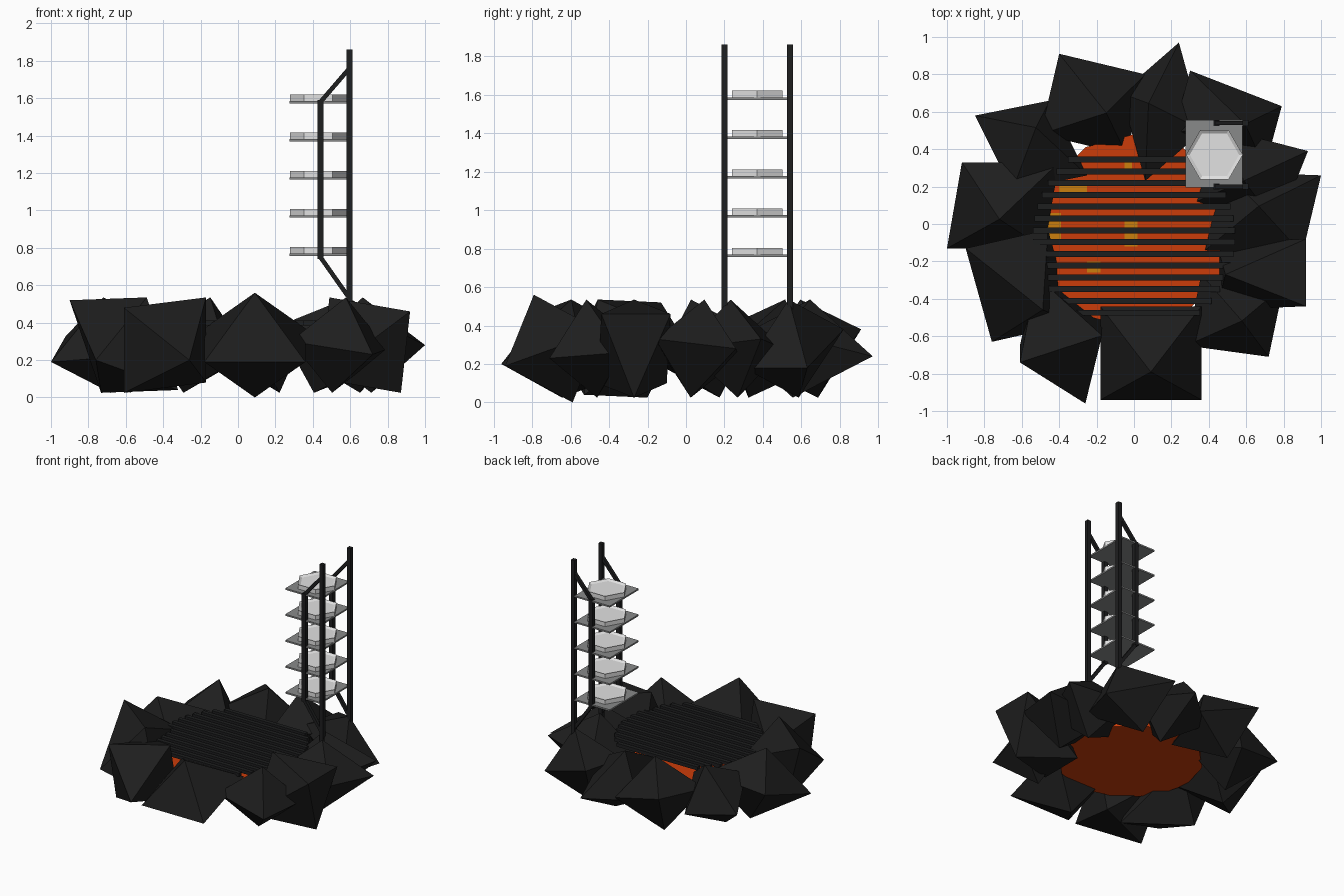
import bpy, bmesh, math
from mathutils import Vector, Matrix

if "Cube" in bpy.data.objects:
    bpy.data.objects.remove(bpy.data.objects["Cube"])


def material(name, r, g, b):
    m = bpy.data.materials.new(name)
    m.diffuse_color = (r, g, b, 1)
    m.use_nodes = True
    m.node_tree.nodes["Principled BSDF"].inputs["Base Color"].default_value = m.diffuse_color
    return m


ROCK = material("dark rock", .0125, .0125, .0125)
IRON = material("black iron", .0125, .013, .0135)
EMBER = material("ember orange", .60, .046, .003)
GLOW = material("glowing amber", .60, .21, .004)
GREY = material("shelf grey", .25, .255, .255)
PALE = material("pale plate", .76, .76, .76)


def finish(name, bm, mat):
    bmesh.ops.recalc_face_normals(bm, faces=bm.faces)
    me = bpy.data.meshes.new(name)
    bm.to_mesh(me)
    bm.free()
    me.materials.append(mat)
    ob = bpy.data.objects.new(name, me)
    bpy.context.collection.objects.link(ob)
    return ob


def add_box(bm, lo, hi):
    lo, hi = Vector(lo), Vector(hi)
    size = hi - lo
    bmesh.ops.create_cube(bm, size=1, matrix=Matrix.Translation((lo + hi) / 2)
                          @ Matrix.Diagonal((*size, 1)))


def add_beam(bm, p, q, w):
    p, q = Vector(p), Vector(q)
    d = q - p
    rot = d.to_track_quat('Z', 'X').to_matrix().to_4x4()
    bmesh.ops.create_cube(bm, size=1, matrix=Matrix.Translation((p + q) / 2)
                          @ rot @ Matrix.Diagonal((w, w, d.length, 1)))


# Ring of boulders: each is a leaning octahedron (centre xy, two half diagonals)
ROCKS = [
    ((.09, -.69), (.27, -.25, -.09), (-.27, -.25, -.09)),
    ((-.39, -.62), (.13, -.34, -.08), (-.22, -.12, .20)),
    ((-.61, -.33), (-.15, -.30, -.08), (-.29, .20, .24)),
    ((-.70, .10), (-.30, -.23, -.09), (-.22, .23, .05)),
    ((-.55, .42), (-.30, .16, -.03), (.10, .24, -.10)),
    ((-.22, .64), (-.18, .27, .10), (.28, .16, -.05)),
    ((.15, .60), (.09, .37, -.04), (.22, -.10, .08)),
    ((.50, .56), (-.20, .26, .10), (.29, .07, -.10)),
    ((.62, .25), (.31, .14, .05), (-.15, .26, .0)),
    ((.69, .06), (.31, .20, .0), (.21, -.22, .05)),
    ((.68, -.27), (.24, -.17, .18), (.24, .19, .18)),
    ((.54, -.49), (.18, -.22, -.05), (-.26, -.16, .02)),
]
for i, ((x, y), a, b) in enumerate(ROCKS):
    a, b, mid = Vector(a), Vector(b), Vector((x, y, .28))
    c = a.cross(b)
    c *= (.28 if i == 0 else .255) / c.z     # apex leans with the tilt of the rock
    bm = bmesh.new()
    for v in (a, b, c):
        bm.verts.new(mid + v)
        bm.verts.new(mid - v)
    bmesh.ops.convex_hull(bm, input=bm.verts)
    finish(f"boulder_{i + 1}", bm, ROCK)

# Ember bed with glowing patches
bm = bmesh.new()
bmesh.ops.create_cone(bm, cap_ends=True, segments=12, radius1=.52, radius2=.52,
                      depth=.05, matrix=Matrix.Translation((0, -.04, .235)))
finish("ember_bed", bm, EMBER)
bm = bmesh.new()
for x0, x1, y0, y1 in ((-.40, -.25, .14, .21), (-.05, .02, -.12, .03),
                       (-.25, -.18, -.26, -.20), (-.48, -.39, -.09, .06),
                       (-.05, -.01, .28, .34)):
    add_box(bm, (x0, y0, .258), (x1, y1, .266))
finish("glowing_patches", bm, GLOW)

# Round grate of parallel bars
bm = bmesh.new()
for i in range(14):
    off = (i - 6.5) * .063
    h = math.sqrt(.54 ** 2 - off ** 2)
    y = off - .065
    add_box(bm, (-h, y - .016, .385), (h, y + .016, .412))
finish("grate_bars", bm, IRON)

# Rack frame: tall poles, inner posts and slanted struts on both sides
for side, y in (("front", .20), ("back", .54)):
    bm = bmesh.new()
    add_box(bm, (.58, y - .016, .45), (.612, y + .016, 1.86))
    add_box(bm, (.425, y - .016, .74), (.457, y + .016, 1.59))
    add_beam(bm, (.441, y, 1.58), (.596, y, 1.76), .024)
    add_beam(bm, (.441, y, .75), (.596, y, .53), .024)
    finish(f"{side}_rack_frame", bm, IRON)

# Five shelves, each carrying a six-sided dish
for i in range(5):
    z = .757 + i * .204
    bm = bmesh.new()
    add_box(bm, (.275, .195, z), (.58, .555, z + .012))
    finish(f"shelf_{i + 1}", bm, GREY)
    bm = bmesh.new()
    bmesh.ops.create_cone(bm, cap_ends=True, segments=6, radius1=.152, radius2=.152,
                          depth=.036, matrix=Matrix.Translation((.43, .37, z + .029))
                          @ Matrix.Rotation(math.pi / 2, 4, 'Z'))
    # turn so that a corner points along x
    if max(v.co.x for v in bm.verts) < .575:
        bmesh.ops.rotate(bm, verts=bm.verts, cent=(.43, .37, 0),
                         matrix=Matrix.Rotation(math.pi / 6, 3, 'Z'))
    bm.normal_update()
    top = [f for f in bm.faces if f.normal.z > .9]
    bmesh.ops.inset_region(bm, faces=top, thickness=.02, depth=-.012)
    finish(f"dish_{i + 1}", bm, PALE)
